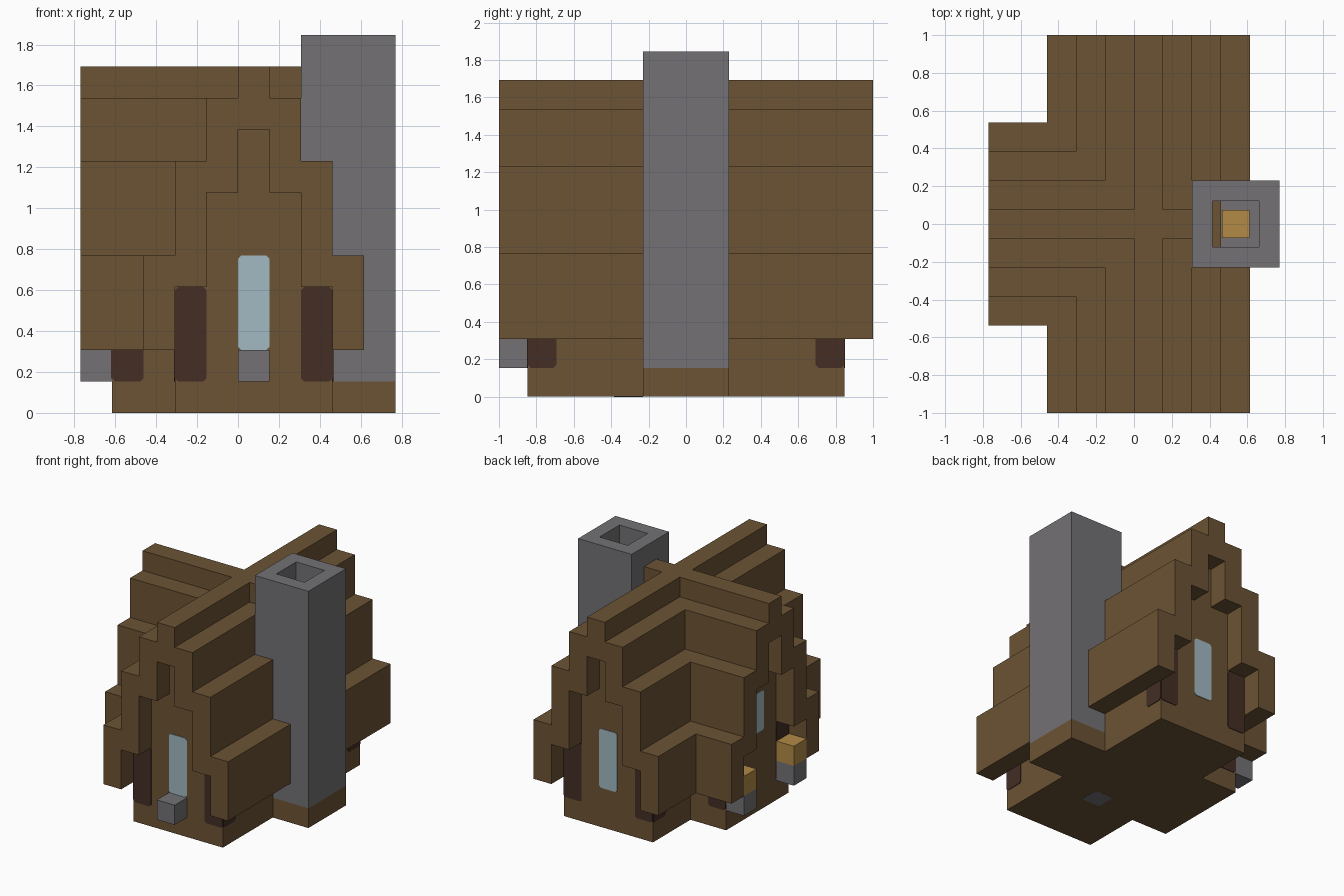
import bpy, bmesh
from mathutils import Vector

if "Cube" in bpy.data.objects:
    bpy.data.objects.remove(bpy.data.objects["Cube"], do_unlink=True)

U = 2 / 13          # one building block
EPS = 0.03          # plate thickness in blocks


def material(name, rgb):
    lin = [((c / 255 + 0.055) / 1.055) ** 2.4 for c in rgb] + [1]
    m = bpy.data.materials.new(name)
    m.use_nodes = True
    m.diffuse_color = lin
    m.node_tree.nodes["Principled BSDF"].inputs["Base Color"].default_value = lin
    return m


WOOD = material("brown wood", (108, 83, 52))
DARK = material("dark timber", (67, 45, 37))
STONE = material("grey stone", (115, 113, 117))
GOLD = material("gold glow", (178, 138, 71))
GLASS = material("pale glass", (162, 186, 194))


def finish(bm, name, mat):
    bmesh.ops.recalc_face_normals(bm, faces=bm.faces)
    me = bpy.data.meshes.new(name)
    bm.to_mesh(me)
    bm.free()
    me.materials.append(mat)
    ob = bpy.data.objects.new(name, me)
    bpy.context.collection.objects.link(ob)
    return ob


def prism(name, pts, axis, lo, hi, mat):
    """Extrude a 2D profile along an axis, from lo to hi, in blocks."""
    place = {"x": lambda a, b: (lo, a, b),
             "y": lambda a, b: (a, lo, b),
             "z": lambda a, b: (a, b, lo)}[axis]
    step = Vector([(hi - lo) * U * (axis == k) for k in "xyz"])
    bm = bmesh.new()
    face = bm.faces.new([bm.verts.new(Vector(place(a, b)) * U) for a, b in pts])
    ext = bmesh.ops.extrude_face_region(bm, geom=[face])
    verts = [v for v in ext["geom"] if isinstance(v, bmesh.types.BMVert)]
    bmesh.ops.translate(bm, verts=verts, vec=step)
    return finish(bm, name, mat)


def box(name, x, y, z, mat):
    pts = [(x[0], y[0]), (x[1], y[0]), (x[1], y[1]), (x[0], y[1])]
    return prism(name, pts, "z", z[0], z[1], mat)


def plate(name, axis, at, a, b, mat, c=0.1):
    """Thin panel with clipped corners lying on a wall."""
    (a0, a1), (b0, b1) = a, b
    pts = [(a0 + c, b0), (a1 - c, b0), (a1, b0 + c), (a1, b1 - c),
           (a1 - c, b1), (a0 + c, b1), (a0, b1 - c), (a0, b0 + c)]
    return prism(name, pts, axis, at - EPS, at + EPS, mat)


# Stepped gable profiles: (half width, bottom, top)
OUTER = [(3.5, 2, 5), (2.5, 5, 8), (1.5, 8, 10), (0.5, 10, 11)]
INNER = [(2.5, 0, 4), (1.5, 4, 7), (0.5, 7, 9)]


def half(steps, base):
    return [(w, max(z, base)) for w, lo, hi in steps for z in (lo, hi)]


def gable(steps, centre, base=0):
    right = half(steps, base)
    left = [(-w, z) for w, z in reversed(right)]
    return [(centre + w, z) for w, z in right + left]


def arch(centre):
    outer = gable(OUTER, centre)
    inner = gable(INNER, centre, 2)
    return outer + inner[::-1]


# Walls and roofs of the main hall and the side wing
prism("main_walls", gable(INNER, 0.5), "y", -5.5, 5.5, WOOD)
prism("wing_walls", gable(INNER, 0), "x", -4, 2, WOOD)
main_roof = prism("main_roof", arch(0.5), "y", -6.5, 6.5, WOOD)
prism("wing_roof", arch(0), "x", -5, 2, WOOD)

# Opening in the main roof where the chimney passes
cutter = box("chimney_cutter", (2.5, 6), (-1.2, 1.2), (-1, 14), WOOD)
cutter.hide_render = True
mod = main_roof.modifiers.new("chimney_opening", "BOOLEAN")
mod.operation, mod.solver, mod.object = "DIFFERENCE", "EXACT", cutter
bpy.context.view_layer.objects.active = main_roof
bpy.ops.object.modifier_apply(modifier=mod.name)
bpy.data.objects.remove(cutter, do_unlink=True)

# Chimney with a flue sunk from its top, and the fire inside
box("chimney_base", (2, 5), (-1.5, 1.5), (0, 1), WOOD)
chimney = box("chimney", (2, 5), (-1.5, 1.5), (1, 12), STONE)
bm = bmesh.new()
bm.from_mesh(chimney.data)
top = max(bm.faces, key=lambda f: f.calc_center_median().z)
bmesh.ops.inset_region(bm, faces=[top], thickness=U)
ext = bmesh.ops.extrude_discrete_faces(bm, faces=[top])
bmesh.ops.translate(bm, verts=ext["faces"][0].verts, vec=(0, 0, -10 * U))
bm.to_mesh(chimney.data)
bm.free()
box("fire", (3.02, 3.98), (-0.48, 0.48), (1.5, 2.5), GOLD)

# Main hall: windows and corner posts at both gable ends
for s, end in ((-1, "front"), (1, "back")):
    plate(f"{end}_window", "y", 5.5 * s, (0, 1), (2, 5), GLASS)
    depth = sorted((5.5 * s, 4.5 * s))
    for x0, wall, side in ((-2, -2, "right"), (2, 3, "left")):
        plate(f"{end}_{side}_post_face", "y", 5.5 * s, (x0, x0 + 1), (1, 4), DARK)
        plate(f"{end}_{side}_post_side", "x", wall, depth, (1, 4), DARK)

# Side wing: window, corner posts and lanterns on stone blocks
plate("wing_window", "x", -4, (-0.5, 0.5), (4, 6), GLASS)
for s, end in ((-1, "front"), (1, "back")):
    span = sorted((1.5 * s, 2.5 * s))
    plate(f"wing_{end}_post_face", "x", -4, span, (1, 4), DARK)
    plate(f"wing_{end}_post_side", "y", 2.5 * s, (-4, -3), (1, 4), DARK)
    box(f"wing_{end}_stone", (-5, -4), span, (1, 2), STONE)
    box(f"wing_{end}_lantern", (-5, -4), span, (2, 3), GOLD)

# Stone sill block at the front and stone slab in the floor
box("front_sill", (0, 1), (-6.5, -5.5), (1, 2), STONE)
box("floor_slab", (0, 1), (-2.5, -1.5), (-0.01, 0.05), STONE)
